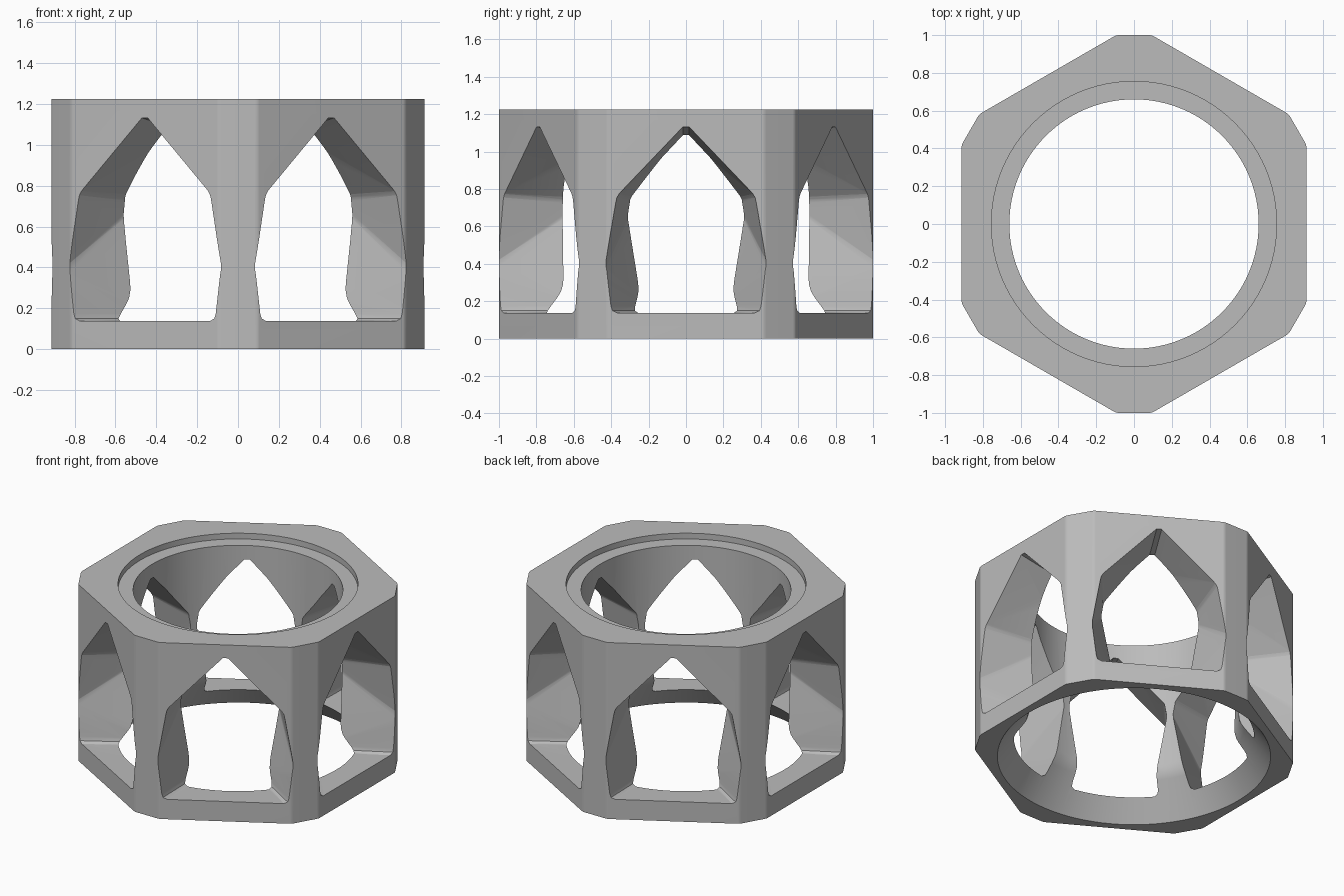
import bpy, bmesh, math
from mathutils import Matrix, Vector

cube = bpy.data.objects.get("Cube")
if cube:
    bpy.data.objects.remove(cube, do_unlink=True)

HEIGHT = 1.225
APOTHEM = 0.913

grey = bpy.data.materials.new("plain grey")
grey.use_nodes = True
grey.diffuse_color = (0.5, 0.5, 0.5, 1)
grey.node_tree.nodes["Principled BSDF"].inputs["Base Color"].default_value = (0.5, 0.5, 0.5, 1)


def finish(bm, name):
    bmesh.ops.remove_doubles(bm, verts=bm.verts, dist=1e-5)
    bmesh.ops.recalc_face_normals(bm, faces=bm.faces)
    mesh = bpy.data.meshes.new(name)
    bm.to_mesh(mesh)
    bm.free()
    mesh.materials.append(grey)
    obj = bpy.data.objects.new(name, mesh)
    bpy.context.collection.objects.link(obj)
    return obj


def skin(bm, rings):
    """Bridge rings of equal length and cap both ends."""
    rows = [[bm.verts.new(p) for p in ring] for ring in rings]
    n = len(rows[0])
    for a, b in zip(rows, rows[1:]):
        for i in range(n):
            j = (i + 1) % n
            bm.faces.new((a[i], a[j], b[j], b[i]))
    bm.faces.new(rows[0])
    bm.faces.new(rows[-1])


# Hexagonal body with cut corners
half = APOTHEM * math.tan(math.pi / 6) - (APOTHEM / math.cos(math.pi / 6) - 1) * 2
outline = []
for k in range(6):
    turn = Matrix.Rotation(k * math.pi / 3, 3, 'Z')
    outline += [turn @ Vector((APOTHEM, s * half, 0)) for s in (-1, 1)]
bm = bmesh.new()
skin(bm, [outline, [p + Vector((0, 0, HEIGHT)) for p in outline]])
upright = [e for e in bm.edges if abs(e.verts[0].co.z - e.verts[1].co.z) > 0.5]
bmesh.ops.bevel(bm, geom=upright, offset=0.012, segments=2, affect='EDGES', profile=0.5)
body = finish(bm, "hexagonal_cage")

# Bore: flared foot, straight wall and a shallow step at the top
profile = [(0.875, -0.02), (0.86, 0), (0.695, 0.22), (0.676, 0.25), (0.664, 0.285),
           (0.66, 0.32), (0.66, HEIGHT - 0.04), (0.755, HEIGHT - 0.04), (0.755, HEIGHT + 0.02)]
SEGMENTS = 96
angles = [i * math.tau / SEGMENTS for i in range(SEGMENTS)]
bm = bmesh.new()
skin(bm, [[(r * math.cos(a), r * math.sin(a), z) for a in angles] for r, z in profile])
cutters = [finish(bm, "bore_cutter")]

# Pointed window: half outlines as (width, height), outer plane and inner plane
outer = [(0.016, 1.135), (0.36, 0.775), (0.372, 0.755), (0.378, 0.73), (0.433, 0.41),
         (0.433, 0.37), (0.408, 0.175), (0.4, 0.15), (0.375, 0.138)]
inner = [(0.016, 1.06), (0.272, 0.755), (0.28, 0.74), (0.282, 0.72), (0.282, 0.72),
         (0.28, 0.70), (0.175, 0.175), (0.167, 0.15), (0.14, 0.138)]


def window_ring(points, depth):
    full = points + [(-w, z) for w, z in reversed(points)]
    return [Vector((depth, w, z)) for w, z in full]


for k in range(6):
    bm = bmesh.new()
    skin(bm, [window_ring(outer, 0.925), window_ring(inner, 0.5)])
    bmesh.ops.triangulate(bm, faces=[f for f in bm.faces if len(f.verts) == 4])
    bmesh.ops.rotate(bm, verts=bm.verts, matrix=Matrix.Rotation(k * math.pi / 3, 3, 'Z'))
    cutters.append(finish(bm, "window_cutter"))

# Cut the bore and the six windows
bpy.ops.object.select_all(action='DESELECT')
body.select_set(True)
bpy.context.view_layer.objects.active = body
for cutter in cutters:
    cutter.hide_render = True
    mod = body.modifiers.new("cut", 'BOOLEAN')
    mod.operation = 'DIFFERENCE'
    mod.solver = 'EXACT'
    mod.object = cutter
    bpy.ops.object.modifier_apply(modifier=mod.name)
for cutter in cutters:
    bpy.data.objects.remove(cutter, do_unlink=True)

# Soft bends with flat panels kept flat
bpy.ops.object.shade_smooth_by_angle(angle=math.radians(28))
weighted = body.modifiers.new("flat panels", 'WEIGHTED_NORMAL')
weighted.keep_sharp = True
